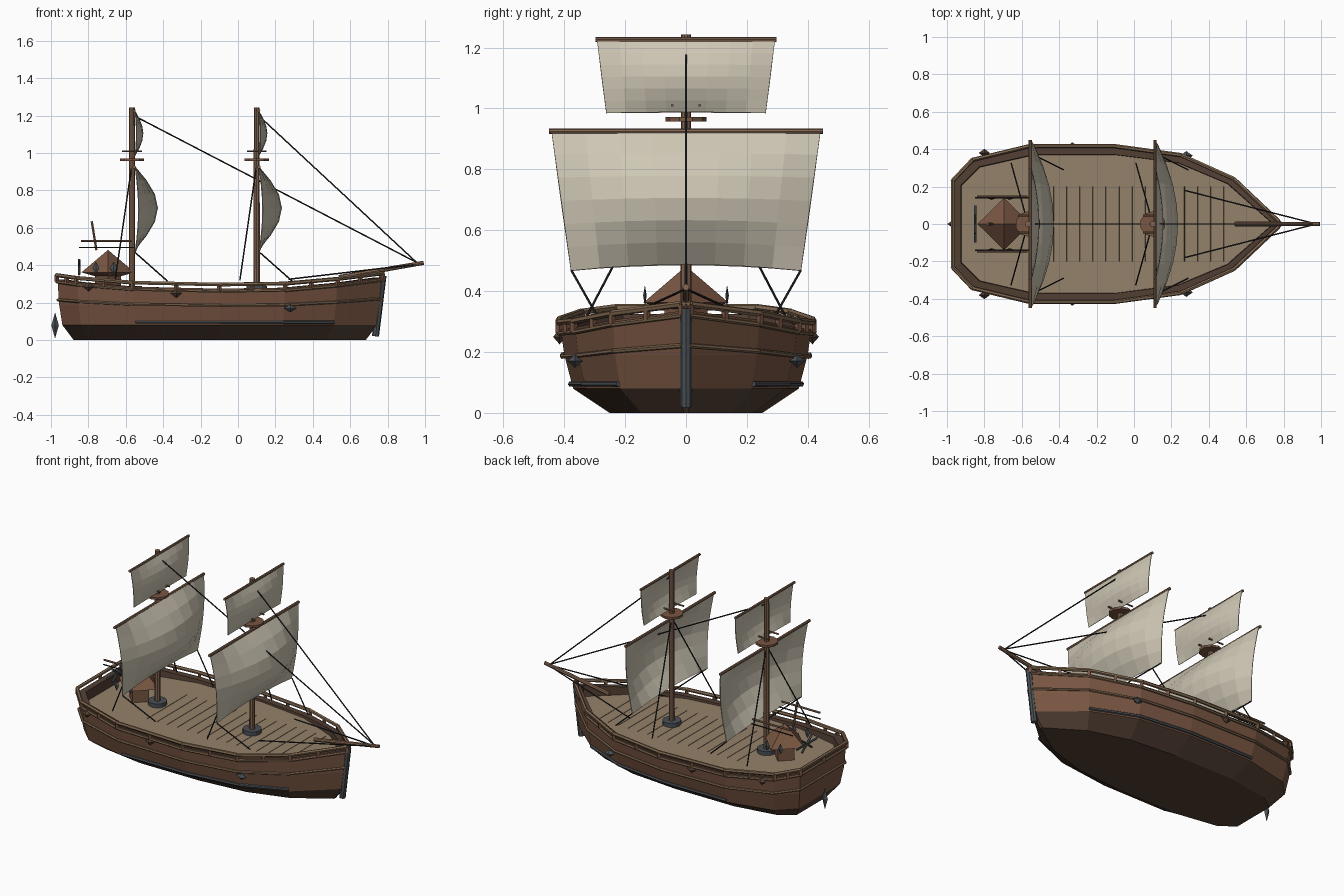
import bpy, bmesh, math
from mathutils import Vector

if "Cube" in bpy.data.objects:
    bpy.data.objects.remove(bpy.data.objects["Cube"])


def material(name, r, g, b):
    m = bpy.data.materials.new(name)
    m.diffuse_color = (r, g, b, 1)
    m.use_nodes = True
    m.node_tree.nodes["Principled BSDF"].inputs["Base Color"].default_value = m.diffuse_color
    return m


WOOD = material("hull_wood", .19, .092, .055)
DARK = material("dark_wood", .085, .05, .034)
DECK = material("deck_wood", .30, .225, .145)
SPAR = material("spar_wood", .23, .13, .08)
TRIM = material("trim_wood", .22, .14, .08)
CANVAS = material("canvas", .62, .57, .46)
ROPE = material("rope", .02, .02, .02)
IRON = material("iron", .07, .08, .09)


def finish(name, bm, *mats):
    bmesh.ops.recalc_face_normals(bm, faces=bm.faces)
    me = bpy.data.meshes.new(name)
    bm.to_mesh(me)
    bm.free()
    for m in mats:
        me.materials.append(m)
    ob = bpy.data.objects.new(name, me)
    bpy.context.collection.objects.link(ob)
    return ob


def rods(name, segs, r, mat, sides=6, taper=1):
    """Cylinders between pairs of points, joined as one object."""
    bm = bmesh.new()
    for a, b in segs:
        a, b = Vector(a), Vector(b)
        d = b - a
        g = bmesh.ops.create_cone(bm, cap_ends=True, segments=sides, radius1=r,
                                  radius2=r * taper, depth=d.length)["verts"]
        rot = Vector((0, 0, 1)).rotation_difference(d.normalized())
        for v in g:
            v.co = rot @ v.co + (a + b) / 2
    return finish(name, bm, mat)


def gems(name, centres, size, mat):
    """Small octahedral fittings."""
    bm = bmesh.new()
    for c in centres:
        g = bmesh.ops.create_uvsphere(bm, u_segments=4, v_segments=2, radius=1)["verts"]
        for v in g:
            v.co = Vector([v.co[i] * size[i] + c[i] for i in range(3)])
    return finish(name, bm, mat)


def both(*segs):
    """Each segment plus its port/starboard mirror image."""
    return [tuple((x, s * y, z) for x, y, z in seg) for seg in segs for s in (1, -1)]


# Half plan of the gunwale: x, half width, height
PLAN = [(-.965, .23, .325), (-.86, .34, .31), (-.56, .412, .285), (-.1, .412, .275),
        (.25, .365, .28), (.53, .24, .305), (.77, .014, .335)]
CX = -.1


def ring(sx, sy, z=None, dz=0):
    half = [(CX + (x - CX) * sx, y * sy, h + dz if z is None else z) for x, y, h in PLAN]
    return half + [(x, -y, h) for x, y, h in reversed(half)]


def loop_segs(pts):
    return list(zip(pts, pts[1:] + pts[:1]))


# Hull shell with bulwark thickness
bm = bmesh.new()
levels = [ring(.90, .61, 0), ring(.97, .90, .08), ring(.99, .97, .19), ring(1, 1),
          ring(.955, .90), ring(.95, .89, .25)]
rows = [[bm.verts.new(p) for p in r] for r in levels]
bm.faces.new(rows[0]).material_index = 1
for k in range(5):
    for i in range(len(rows[0])):
        j = (i + 1) % len(rows[0])
        f = bm.faces.new((rows[k][i], rows[k][j], rows[k + 1][j], rows[k + 1][i]))
        f.material_index = 1 if k in (0, 3, 4) else 0
finish("hull", bm, WOOD, DARK)

# Deck and plank seams
bm = bmesh.new()
bm.faces.new([bm.verts.new(p) for p in ring(.955, .905, .265)])
finish("deck", bm, DECK)
rods("deck_seams", [((-.5 + .07 * i, -.2, .265), (-.5 + .07 * i, .2, .265)) for i in range(15)],
     .0015, DARK, 4)

# Rails, posts and wales
top = ring(1.005, 1.01, dz=.022)
rods("top_rail", loop_segs(top), .011, TRIM, 6)
rods("lower_rail", loop_segs(ring(1.003, 1.008, dz=-.015)), .008, TRIM, 6)
posts = []
for a, b in loop_segs(top):
    for t in (0, .5):
        p = Vector(a).lerp(Vector(b), t)
        posts.append((p - Vector((0, 0, .035)), p))
rods("rail_posts", posts, .012, WOOD, 4)
wale = [(x, y, .185 + (h - .275) * .6) for x, y, h in ring(.997, .985)]
rods("wale", loop_segs(wale), .008, TRIM, 6)
low = ring(.975, .92, .095)
rods("bilge_strips", [s for s in loop_segs(low[2:6])[:-1]] +
     [s for s in loop_segs(low[8:12])[:-1]], .009, IRON, 6)

# Stem, rudder and anchors
rods("stem_post", [((.735, 0, .02), (.775, 0, .345))], .019, IRON, 8)
gems("rudder", [(-.978, 0, .078)], (.02, .014, .07), IRON)
gems("anchors", [(.28, s * .365, .17) for s in (1, -1)], (.035, .025, .022), IRON)
gems("stern_fittings", [(-.8, s * .38, .285) for s in (1, -1)] +
     [(-.33, s * .415, .25) for s in (1, -1)], (.03, .022, .025), DARK)


def sail(name, mx, z0, z1, w0, w1, bulge, lift):
    nu, nv = 8, 6
    bm = bmesh.new()
    g = []
    for j in range(nv + 1):
        v = j / nv
        row = []
        for i in range(nu + 1):
            u = 2 * i / nu - 1
            z = z0 + (z1 - z0) * v + lift * (1 - u * u) * (1 - v)
            x = mx + .015 + bulge * math.sin(math.pi * v) * (1 - .85 * u * u)
            row.append(bm.verts.new((x, u * (w0 + (w1 - w0) * v), z)))
        g.append(row)
    for j in range(nv):
        for i in range(nu):
            bm.faces.new((g[j][i], g[j][i + 1], g[j + 1][i + 1], g[j + 1][i]))
    ob = finish(name, bm, CANVAS)
    mod = ob.modifiers.new("thickness", "SOLIDIFY")
    mod.thickness = .004


# Two identical masts with sails, tops and rigging
for label, mx in (("fore", .10), ("aft", -.567)):
    rods(label + "_mast", [((mx, 0, .255), (mx, 0, 1.243))], .018, SPAR, 10, .9)
    rods(label + "_mast_collar", [((mx, 0, .26), (mx, 0, .29))], .055, IRON, 12)
    rods(label + "_lookout", [((mx, 0, .958), (mx, 0, .972))], .068, WOOD, 10)
    rods(label + "_lookout_rail", both(((mx - .053, .045, 1.01), (mx + .053, .045, 1.01))),
         .005, SPAR, 6)
    for part, z, w, r in (("main", .925, .45, .009), ("top", 1.226, .298, .008)):
        rods(f"{label}_{part}_yard", both(((mx + .012, 0, z), (mx + .012, w, z))), r, SPAR, 8)
    sail(label + "_main_sail", mx, .467, .925, .378, .442, .12, .02)
    sail(label + "_top_sail", mx, .985, 1.222, .262, .292, .042, .003)
    rods(label + "_shrouds", both(((mx, 0, .94), (mx - .09, .325, .32))), .004, ROPE, 5)
    rods(label + "_sheets", both(((mx + .018, .376, .467), (mx + .19, .29, .315))), .004, ROPE, 5)
    rods(label + "_stay", [((mx + .01, 0, 1.2), (.955, 0, .415))], .004, ROPE, 5)

# Bowsprit and its guy ropes
rods("bowsprit", [((.54, 0, .335), (.993, 0, .413))], .013, SPAR, 8, .85)
rods("bowsprit_guys", both(((.27, .18, .325), (.955, .005, .405))), .004, ROPE, 5)

# Stern cabin: faceted block with pointed roof
bm = bmesh.new()
for v in bmesh.ops.create_uvsphere(bm, u_segments=4, v_segments=2, radius=1)["verts"]:
    z = v.co.z
    v.co = (-.695 + .142 * v.co.x, .14 * v.co.y, .362 + z * (.12 if z > 0 else .04))
finish("stern_cabin", bm, WOOD)
rods("cabin_post", [((-.695, 0, .265), (-.695, 0, .36))], .07, WOOD, 4)
gems("cabin_lamps", [(x, s * .135, .385) for x in (-.76, -.665) for s in (1, -1)],
     (.018, .006, .035), IRON)

# Helm wheel, handrails and leaning staff
hub = Vector((-.85, 0, .39))
spokes = []
for i in range(6):
    a = math.pi * i / 3
    spokes.append((hub, hub + Vector((0, .1 * math.cos(a), .045 * math.sin(a)))))
rods("helm_wheel", spokes, .007, IRON, 5)
rods("stern_handrails", both(((-.84, .147, .53), (-.57, .147, .53))), .006, SPAR, 6)
rods("stern_lower_rails", both(((-.85, .14, .495), (-.56, .14, .495))), .004, ROPE, 5)
rods("leaning_staff", [((-.757, 0, .48), (-.782, 0, .635))], .007, SPAR, 6)
